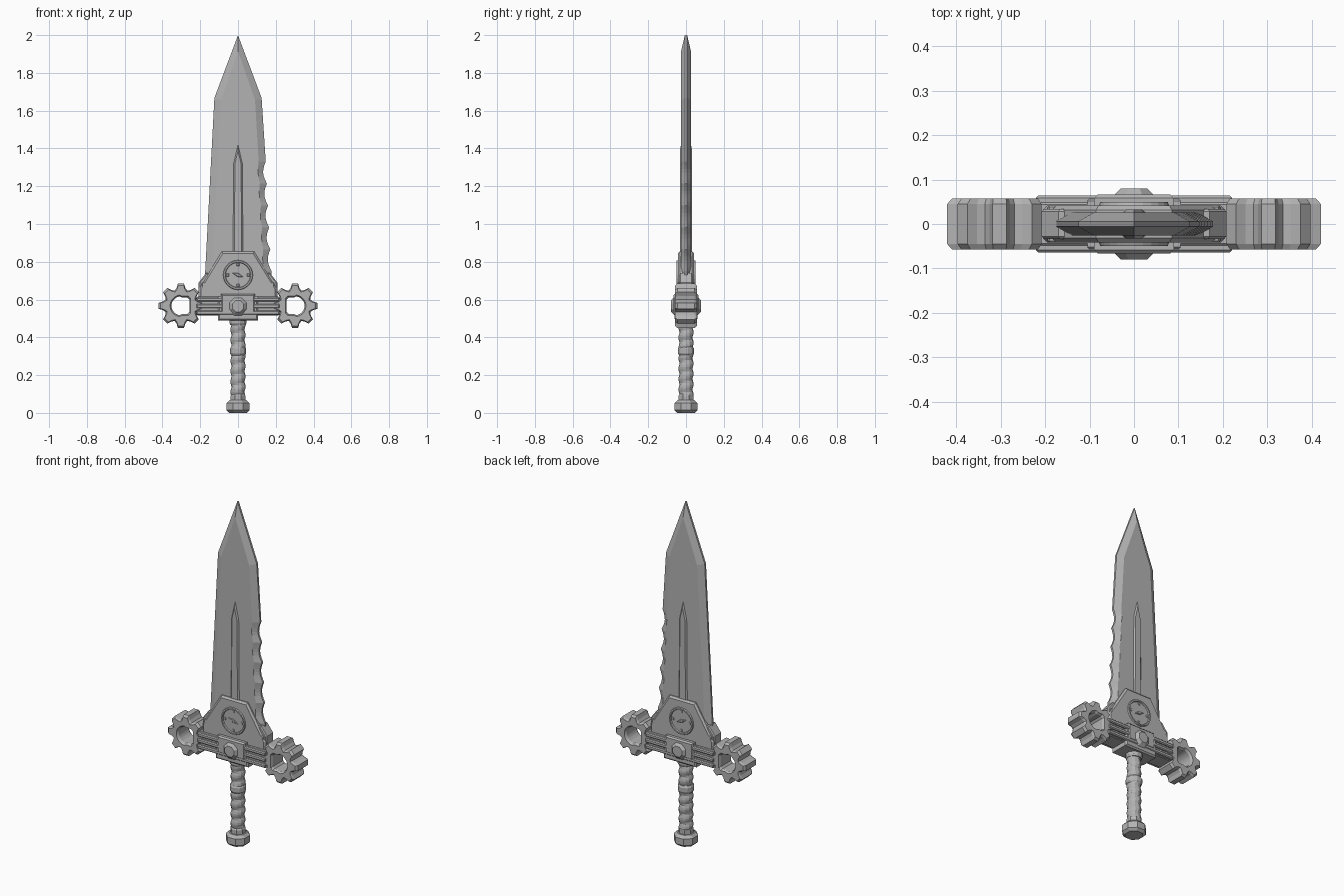
import bpy, bmesh, math
from mathutils import Vector

if "Cube" in bpy.data.objects:
    bpy.data.objects.remove(bpy.data.objects["Cube"])

steel = bpy.data.materials.new("steel grey")
steel.diffuse_color = (0.45, 0.45, 0.45, 1)
steel.use_nodes = True
steel.node_tree.nodes["Principled BSDF"].inputs["Base Color"].default_value = steel.diffuse_color


def loft(name, loops, wrap=False):
    """Skin equal-length point loops; cap the ends, or join last to first."""
    bm = bmesh.new()
    rows = [[bm.verts.new(p) for p in loop] for loop in loops]
    n = len(rows[0])
    pairs = list(zip(rows, rows[1:])) + ([(rows[-1], rows[0])] if wrap else [])
    for a, b in pairs:
        for i in range(n):
            j = (i + 1) % n
            bm.faces.new((a[i], a[j], b[j], b[i]))
    if not wrap:
        bm.faces.new(rows[0])
        bm.faces.new(rows[-1])
    bmesh.ops.recalc_face_normals(bm, faces=bm.faces)
    me = bpy.data.meshes.new(name)
    bm.to_mesh(me)
    bm.free()
    me.materials.append(steel)
    ob = bpy.data.objects.new(name, me)
    bpy.context.collection.objects.link(ob)
    return ob


def at(pts, y):
    return [(x, y, z) for x, z in pts]


def inset(pts, d):
    """Mitred inward offset of a counter-clockwise outline."""
    out = []
    for i, p in enumerate(pts):
        p = Vector(p)
        a = (p - Vector(pts[i - 1])).normalized()
        b = (Vector(pts[(i + 1) % len(pts)]) - p).normalized()
        na, nb = Vector((-a.y, a.x)), Vector((-b.y, b.x))
        out.append(tuple(p + (na + nb) * d / (1 + na.dot(nb))))
    return out


def plate(name, pts, half, ch):
    """Slab in the xz plane with chamfered front and back rims."""
    small = inset(pts, ch)
    c = min(ch, half * 0.4)
    return loft(name, [at(small, -half), at(pts, c - half), at(pts, half - c), at(small, half)])


def box(x0, x1, z0, z1):
    return [(x0, z0), (x1, z0), (x1, z1), (x0, z1)]


def circle(cx, cz, r, n, turn=0.0):
    return [(cx + r * math.cos(turn + 2 * math.pi * i / n),
             cz + r * math.sin(turn + 2 * math.pi * i / n)) for i in range(n)]


def mirror_outline(right):
    return right + [(-x, z) for x, z in reversed(right) if x > 1e-6]


# Blade: ground edges, scalloped along the right side
def edge_x(z):
    return 0.125 + (1.667 - z) * 0.053


def blade_outline(d, wave):
    pts = [(edge_x(0.64) - d, 0.64)]
    for i in range(31):
        z = 0.75 + 0.58 * i / 30
        s = abs(math.sin(math.pi * i / 6))
        pts.append((edge_x(z) - d + wave * (0.004 - 0.017 * s), z))
    k = d / 0.035
    pts += [(0.125 - d, 1.667 - 0.01 * k), (0, 2.0 - 0.085 * k),
            (-0.125 + d, 1.667 - 0.01 * k), (-edge_x(0.64) + d, 0.64)]
    return pts


outer, flat = blade_outline(0, 1), blade_outline(0.035, 0.35)
loft("blade", [at(flat, -0.026), at(outer, -0.006), at(outer, 0.006), at(flat, 0.026)])
plate("blade_rib", mirror_outline([(0.028, 0.82), (0.024, 1.32), (0, 1.425)]), 0.033, 0.008)

# Trapezoid collar with side wings and rivets
plate("collar", mirror_outline([(0.205, 0.6), (0.205, 0.66), (0.085, 0.855)]), 0.042, 0.01)
plate("collar_wings", mirror_outline([(0.208, 0.6), (0.208, 0.69), (0.17, 0.74)]), 0.034, 0.006)
for s, side in ((-1, "left"), (1, "right")):
    plate("rivet_" + side, circle(s * 0.18, 0.68, 0.014, 8), 0.042, 0.004)

# Round dial through both faces: ring, ticks and needle
DZ = 0.73
loft("dial_ring", [at(circle(0, DZ, r, 24), y) for r, y in
                   ((0.081, -0.036), (0.076, -0.049), (0.068, -0.049), (0.063, -0.036),
                    (0.063, 0.036), (0.068, 0.049), (0.076, 0.049), (0.081, 0.036))], wrap=True)
for i in range(4):
    a = math.pi / 2 * i
    plate("dial_tick", circle(0.056 * math.cos(a), DZ + 0.056 * math.sin(a), 0.01, 4, math.pi / 4),
          0.045, 0.002)
plate("dial_needle", [(-0.032, DZ + 0.012), (-0.004, DZ - 0.009), (0.03, DZ - 0.012),
                      (0.004, DZ + 0.009)], 0.046, 0.003)

# Crossguard: bar, raised rails, stepped centre block and octagonal boss
plate("guard_bar", box(-0.215, 0.215, 0.515, 0.615), 0.052, 0.008)
for z in (0.53, 0.565, 0.6):
    plate("guard_rail", box(-0.22, 0.22, z - 0.011, z + 0.011), 0.064, 0.005)
plate("centre_block", box(-0.105, 0.105, 0.49, 0.615), 0.06, 0.008)
plate("centre_block_top", box(-0.09, 0.09, 0.53, 0.63), 0.066, 0.008)
plate("centre_boss", circle(0, 0.565, 0.054, 8, math.pi / 8), 0.08, 0.02)

# Eight-toothed gears with half-round, half-square openings
steps = ((-0.17, 0.119), (0.17, 0.119), (0.3, 0.098), (0.5, 0.087), (0.7, 0.098))
for s, side in ((-1, "left"), (1, "right")):
    rim, hole = [], []
    for t in range(8):
        for f, r in steps:
            a = (t + f) * math.pi / 4
            c, n = math.cos(a), math.sin(a)
            rim.append((c * r, n * r))
            h = 0.05 if c > 0 else 0.044 / max(abs(c), abs(n))
            hole.append((c * h, n * h))

    def ring(pts, k, y):
        return [(s * (0.302 + x * k), y, 0.567 + z * k) for x, z in pts]

    loft("gear_" + side, [ring(rim, 0.91, -0.057), ring(rim, 1, -0.045), ring(rim, 1, 0.045),
                          ring(rim, 0.91, 0.057), ring(hole, 1.15, 0.057), ring(hole, 1, 0.045),
                          ring(hole, 1, -0.045), ring(hole, 1.15, -0.057)], wrap=True)


# Grip: spiral wrap, then lathed rings and pommel
def turned(name, profile, n=8):
    return loft(name, [[(x, y, z) for x, y in circle(0, 0, r, n, math.pi / n)] for r, z in profile])


grip = []
for k in range(37):
    z = 0.075 + 0.012 * k
    row = []
    for i in range(12):
        a = 2 * math.pi * i / 12
        p = (z / 0.055 - i / 12) % 1
        r = 0.033 + 0.007 * math.sin(math.pi * p)
        row.append((r * math.cos(a), r * math.sin(a), z))
    grip.append(row)
loft("grip_wrap", grip)
turned("grip_ring", [(0.038, 0.305), (0.044, 0.315), (0.044, 0.34), (0.038, 0.35)], 12)
turned("grip_top_collar", [(0.042, 0.465), (0.046, 0.475), (0.046, 0.5)], 12)
turned("pommel", [(0.05, 0), (0.066, 0.014), (0.066, 0.052), (0.05, 0.067),
                  (0.042, 0.068), (0.042, 0.092), (0.036, 0.1)])
